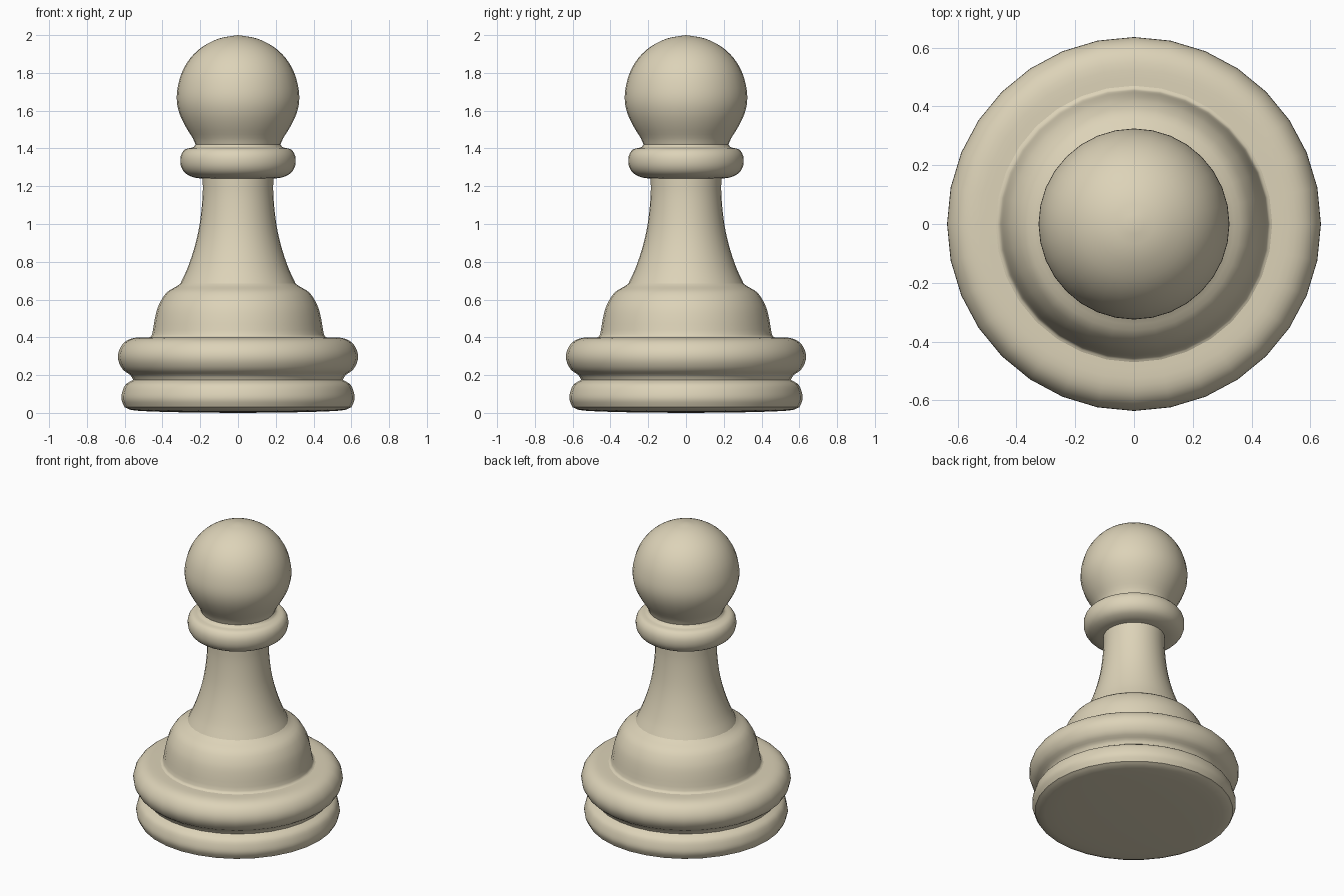
import bpy
import bmesh
import math
from mathutils import Vector

SEGMENTS = 32
STEPS = 3  # spline subdivisions between profile points

default_cube = bpy.data.objects.get("Cube")
if default_cube:
    bpy.data.objects.remove(default_cube, do_unlink=True)

ivory = bpy.data.materials.new("ivory")
ivory.use_nodes = True
ivory_colour = (0.72, 0.65, 0.48, 1)
ivory.diffuse_color = ivory_colour
ivory.node_tree.nodes["Principled BSDF"].inputs["Base Color"].default_value = ivory_colour


def smooth_profile(points):
    """Run a Catmull-Rom spline through (radius, height) points."""
    pts = [Vector((r, 0, z)) for r, z in points]
    padded = [2 * pts[0] - pts[1]] + pts + [2 * pts[-1] - pts[-2]]
    result = []
    for a, b, c, d in zip(padded, padded[1:], padded[2:], padded[3:]):
        for i in range(STEPS):
            t = i / STEPS
            result.append((2 * b + (c - a) * t
                           + (2 * a - 5 * b + 4 * c - d) * t ** 2
                           + (3 * b - a - 3 * c + d) * t ** 3) / 2)
    return result + [pts[-1]]


def turned_part(name, points):
    """Spin a smoothed profile around the vertical axis."""
    bm = bmesh.new()
    verts = [bm.verts.new(p) for p in smooth_profile(points)]
    edges = [bm.edges.new(pair) for pair in zip(verts, verts[1:])]
    bmesh.ops.spin(bm, geom=verts + edges, cent=(0, 0, 0), axis=(0, 0, 1),
                   angle=math.tau, steps=SEGMENTS, use_merge=True)
    bmesh.ops.remove_doubles(bm, verts=bm.verts, dist=0.0005)
    bmesh.ops.recalc_face_normals(bm, faces=bm.faces)
    # Open skins are oriented away from the part's own ring centre
    total = sum(f.normal.dot(Vector((f.calc_center_median().x, f.calc_center_median().y, 0)))
                * f.calc_area() for f in bm.faces)
    if name != "underside" and total < 0 or name == "underside" and sum(
            f.normal.z for f in bm.faces) > 0:
        bmesh.ops.reverse_faces(bm, faces=bm.faces)
    mesh = bpy.data.meshes.new(name)
    bm.to_mesh(mesh)
    bm.free()
    mesh.materials.append(ivory)
    part = bpy.data.objects.new(name, mesh)
    bpy.context.collection.objects.link(part)
    bpy.ops.object.select_all(action="DESELECT")
    part.select_set(True)
    bpy.context.view_layer.objects.active = part
    bpy.ops.object.shade_smooth_by_angle(angle=math.radians(40))


# Neighbouring parts share their rims, so the skin is continuous
turned_part("underside", [(0, 0), (.3, .003), (.54, .012), (.6, .03)])
turned_part("base_ring", [(.6, .03), (.617, .07), (.613, .11), (.595, .15), (.555, .175)])
turned_part("foot_ring", [(.555, .175), (.57, .2), (.61, .23), (.634, .28), (.63, .33),
                          (.6, .375), (.55, .397), (.47, .4)])
turned_part("bell", [(.47, .4), (.455, .415), (.44, .5), (.42, .57), (.38, .635),
                     (.325, .67), (.305, .685)])
turned_part("stem", [(.305, .685), (.27, .76), (.235, .86), (.21, .96), (.195, 1.06),
                     (.187, 1.16), (.187, 1.24)])
turned_part("collar", [(.187, 1.24), (.235, 1.247), (.28, 1.27), (.303, 1.31), (.303, 1.36),
                       (.28, 1.395), (.24, 1.405), (.225, 1.42)])
turned_part("head", [(.225, 1.42), (.24, 1.455), (.28, 1.52), (.31, 1.585), (.324, 1.65),
                     (.32, 1.72), (.298, 1.8), (.255, 1.875), (.19, 1.937), (.1, 1.982), (0, 2)])
